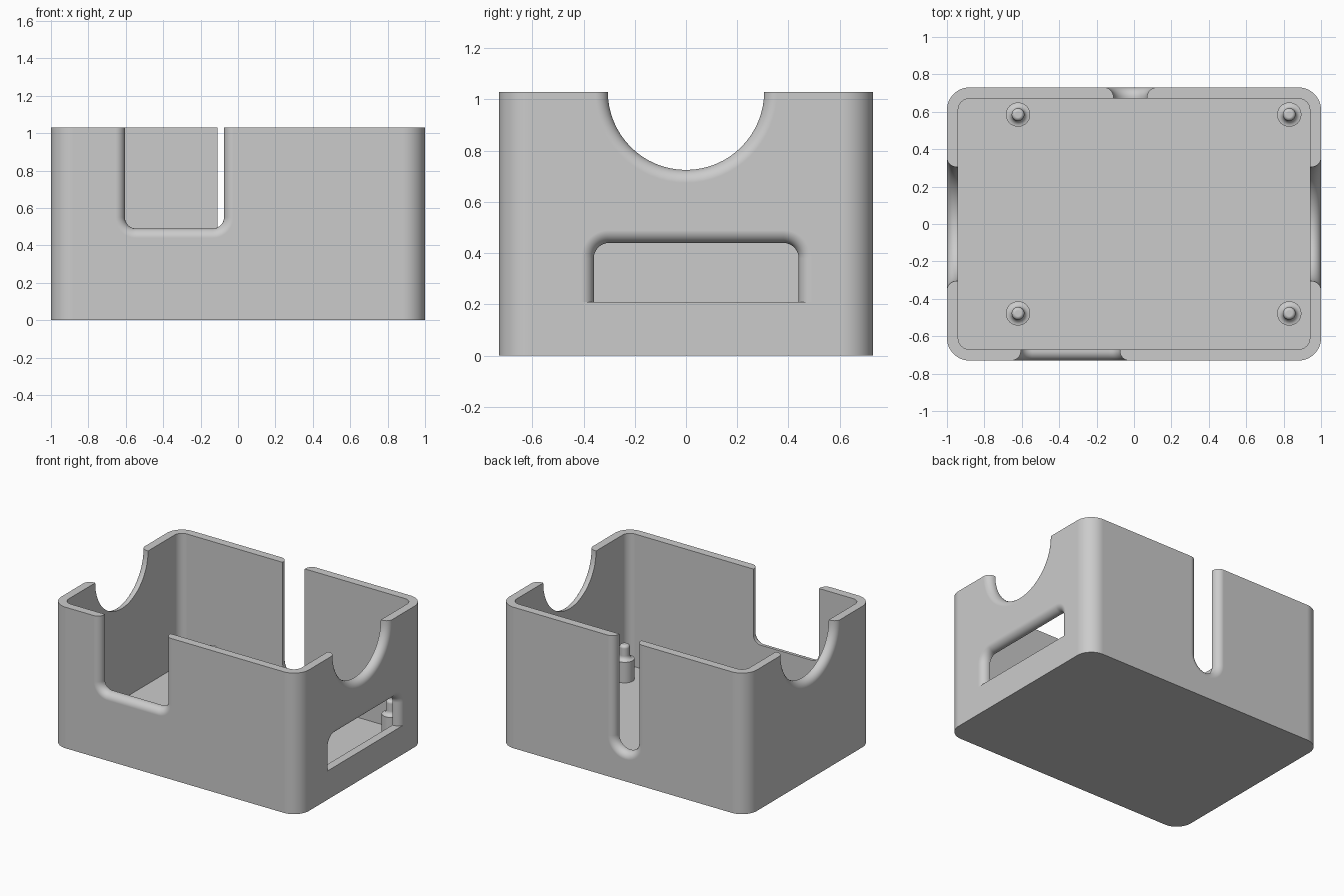
import bpy, bmesh, math

if "Cube" in bpy.data.objects:
    bpy.data.objects.remove(bpy.data.objects["Cube"], do_unlink=True)

WALL, FLOOR, TOP, LIP = 0.06, 0.06, 1.03, 0.05
HALF_X, HALF_Y, CORNER = 1.0, 0.73, 0.12

grey = bpy.data.materials.new("light grey plastic")
grey.use_nodes = True
grey.diffuse_color = (0.6, 0.6, 0.6, 1)
grey.node_tree.nodes["Principled BSDF"].inputs["Base Color"].default_value = (0.6, 0.6, 0.6, 1)


def loft(name, rings):
    """Skin equal-length rings of points and cap both ends."""
    bm = bmesh.new()
    loops = [[bm.verts.new(p) for p in ring] for ring in rings]
    n = len(loops[0])
    for a, b in zip(loops, loops[1:]):
        for i in range(n):
            j = (i + 1) % n
            bm.faces.new((a[i], a[j], b[j], b[i]))
    bm.faces.new(loops[0][::-1])
    bm.faces.new(loops[-1])
    bmesh.ops.recalc_face_normals(bm, faces=bm.faces[:])
    mesh = bpy.data.meshes.new(name)
    bm.to_mesh(mesh)
    bm.free()
    obj = bpy.data.objects.new(name, mesh)
    mesh.materials.append(grey)
    bpy.context.collection.objects.link(obj)
    return obj


def activate(obj):
    bpy.ops.object.select_all(action='DESELECT')
    obj.select_set(True)
    bpy.context.view_layer.objects.active = obj


def arc(cx, cy, r, start, end, steps):
    angles = [math.radians(start + (end - start) * i / steps) for i in range(steps + 1)]
    return [(cx + r * math.cos(a), cy + r * math.sin(a)) for a in angles]


def rounded_rect(inset, z):
    r = CORNER - inset
    cx, cy = HALF_X - CORNER, HALF_Y - CORNER
    points = []
    for k, (sx, sy) in enumerate([(1, 1), (-1, 1), (-1, -1), (1, -1)]):
        points += arc(sx * cx, sy * cy, r, 90 * k, 90 * k + 90, 12)
    return [(x, y, z) for x, y in points]


def u_shape(left, right, closed, opened, radius, grow):
    """U outline with rounded closed end; grow widens all but the open end."""
    d = 1 if opened > closed else -1
    r = radius + grow
    z = closed + d * radius
    curve = arc(left + radius, 0, r, 180, 270, 16) + arc(right - radius, 0, r, 270, 360, 16)[0 if right - left > 2 * radius + 0.001 else 1:]
    curve = [(u, z + d * v) for u, v in curve]
    return [(left - grow, opened)] + curve + [(right + grow, opened)]


# Where a point on each wall lies: u along the wall, w outward from its inner face
SIDES = {
    "front": lambda u, w, z: (u, -HALF_Y + WALL - w, z),
    "back": lambda u, w, z: (u, HALF_Y - WALL + w, z),
    "right": lambda u, w, z: (HALF_X - WALL + w, u, z),
    "left": lambda u, w, z: (-HALF_X + WALL - w, u, z),
}


def cut_opening(body, side, *shape):
    """Cut an opening whose outer edge is rounded over."""
    steps = [(-0.03, 0)]
    for i in range(11):
        t = math.pi / 2 * i / 10
        steps.append((WALL - LIP + LIP * math.sin(t), LIP * (1 - math.cos(t))))
    steps.append((WALL + 0.05, LIP))
    place = SIDES[side]
    cutter = loft(side + "_cutter", [
        [place(u, w, z) for u, z in u_shape(*shape, grow)] for w, grow in steps])
    cutter.hide_render = True
    mod = body.modifiers.new("opening", 'BOOLEAN')
    mod.operation, mod.solver, mod.object = 'DIFFERENCE', 'EXACT', cutter
    activate(body)
    bpy.ops.object.modifier_apply(modifier=mod.name)
    bpy.data.objects.remove(cutter, do_unlink=True)


def smooth(obj):
    activate(obj)
    bpy.ops.object.shade_smooth_by_angle(angle=math.radians(30))
    mod = obj.modifiers.new("even_shading", 'WEIGHTED_NORMAL')
    mod.keep_sharp = True


# Open box with rounded vertical corners
case = loft("case_body", [
    rounded_rect(0, 0), rounded_rect(0, TOP),
    rounded_rect(WALL, TOP), rounded_rect(WALL, FLOOR)])

# Openings: left, right, closed end, open end, corner radius
OVER = TOP + 0.1
cut_opening(case, "front", -0.605, -0.075, 0.49, OVER, 0.06)
cut_opening(case, "back", -0.11, 0.07, 0.21, OVER, 0.09)
cut_opening(case, "right", -0.305, 0.305, 0.725, OVER, 0.305)
cut_opening(case, "left", -0.305, 0.305, 0.725, OVER, 0.305)
cut_opening(case, "right", -0.36, 0.44, 0.44, 0.21, 0.06)
smooth(case)

# Mounting posts: a stout base, a curved shoulder and a round-tipped pin
BASE, PIN = 0.065, 0.034
profile = [(BASE, FLOOR - 0.01), (BASE, 0.21)]
profile += arc(BASE, 0.241, BASE - PIN, 270, 180, 6)
profile += arc(PIN - 0.02, 0.295, 0.02, 0, 85, 5)
for x, x_name in ((-0.62, "right"), (0.83, "left")):
    for y, y_name in ((-0.478, "front"), (0.585, "back")):
        post = loft(f"{y_name}_{x_name}_post", [
            [(x + px, y + py, z) for px, py in arc(0, 0, r, 0, 360, 32)[:-1]]
            for r, z in profile])
        smooth(post)
